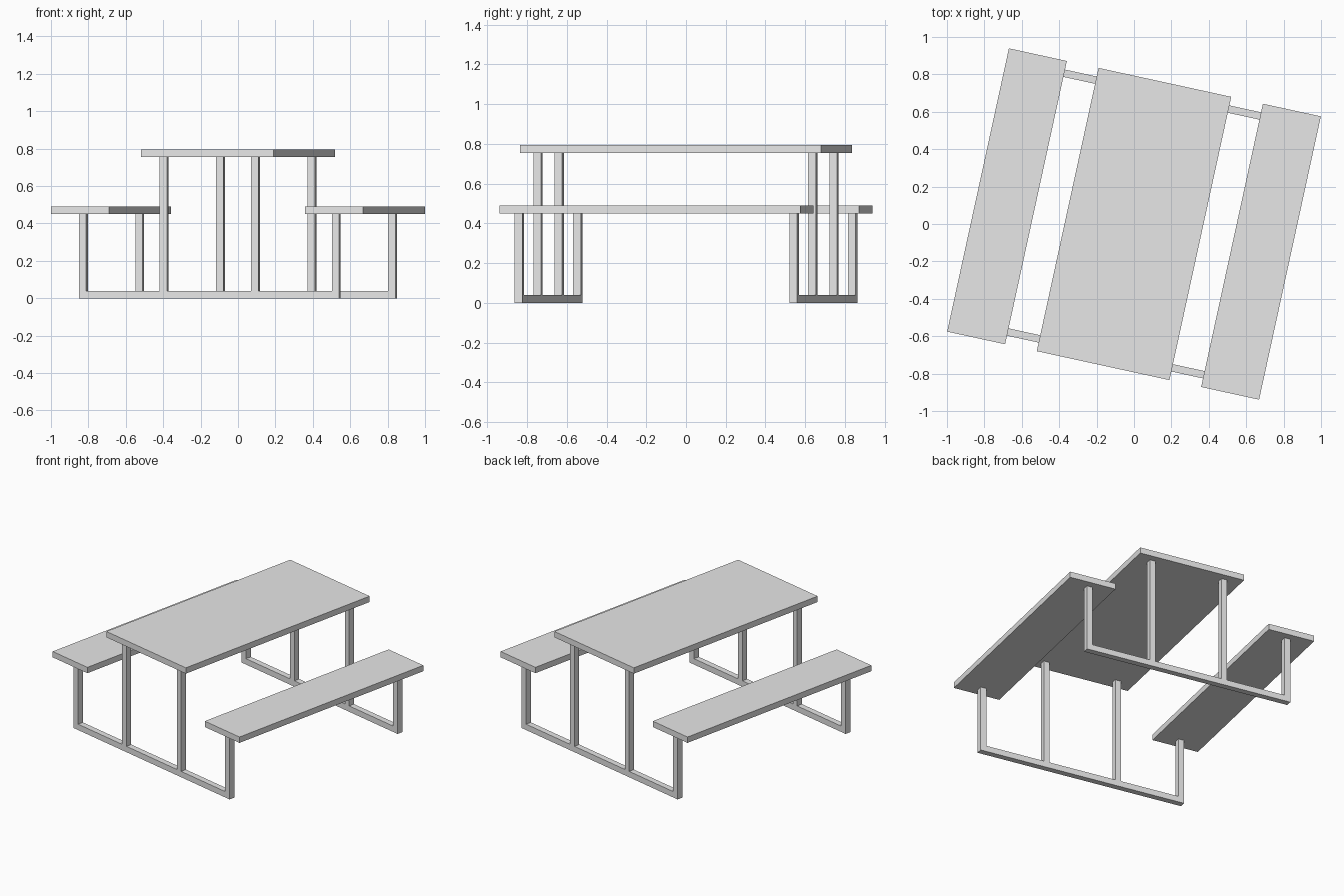
import bpy
from math import radians
from mathutils import Matrix

cube = bpy.data.objects.get("Cube")
if cube:
    bpy.data.objects.remove(cube, do_unlink=True)

grey = bpy.data.materials.new("light_grey")
grey.use_nodes = True
grey.diffuse_color = (0.8, 0.8, 0.8, 1)
grey.node_tree.nodes["Principled BSDF"].inputs["Base Color"].default_value = (0.8, 0.8, 0.8, 1)

TURN = Matrix.Rotation(radians(-12.3), 4, "Z")  # the whole set stands at an angle
BAR = 0.04          # thickness of frame bars and boards
FRAME_Y = 0.708     # distance of each end frame from the middle
LEG_X = 0.692       # bench legs
POST_X = 0.25       # table legs
SEAT_Z, TOP_Z = 0.45, 0.755


def box(name, x, y, z0, z1, width, depth):
    """Box centred on x, y, spanning z0 to z1, turned with the set."""
    bpy.ops.mesh.primitive_cube_add(size=1)
    ob = bpy.context.object
    ob.name = name
    ob.data.transform(TURN @ Matrix.Translation((x, y, (z0 + z1) / 2))
                      @ Matrix.Diagonal((width, depth, z1 - z0, 1)))
    ob.data.materials.append(grey)


# Boards
box("table_top", 0, 0, TOP_Z, TOP_Z + BAR, 0.726, 1.55)
for side, s in (("left", 1), ("right", -1)):
    box(side + "_bench_seat", s * 0.695, 0, SEAT_Z, SEAT_Z + BAR, 0.317, 1.55)

# End frames: floor bar, bench legs and table legs
for end, e in (("front", -1), ("back", 1)):
    y = e * FRAME_Y
    box(end + "_floor_bar", 0, y, 0, BAR, 2 * LEG_X - BAR, BAR)
    for side, s in (("left", 1), ("right", -1)):
        box(f"{end}_{side}_bench_leg", s * LEG_X, y, 0, SEAT_Z, BAR, BAR)
        box(f"{end}_{side}_table_leg", s * POST_X, y, BAR, TOP_Z, BAR, BAR)
